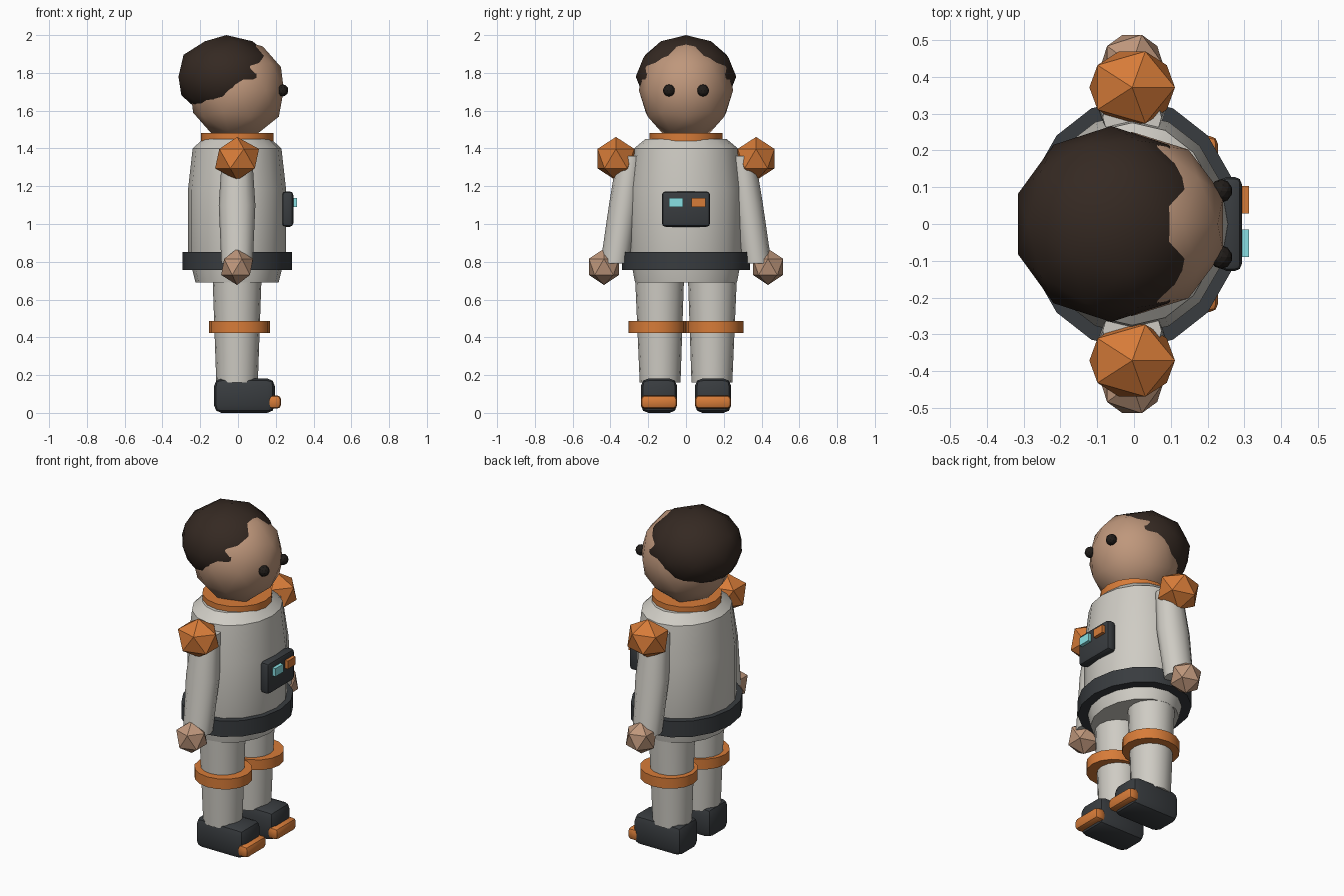
import bpy, bmesh
from math import cos, sin, pi, radians

if "Cube" in bpy.data.objects:
    bpy.data.objects.remove(bpy.data.objects["Cube"])

CX = -0.005  # body axis


def mat(name, r, g, b):
    m = bpy.data.materials.new(name)
    m.diffuse_color = (r, g, b, 1)
    m.use_nodes = True
    m.node_tree.nodes["Principled BSDF"].inputs["Base Color"].default_value = m.diffuse_color
    return m


SUIT = mat("suit", 0.62, 0.60, 0.55)
DARK = mat("dark", 0.04, 0.045, 0.05)
ORANGE = mat("orange", 0.68, 0.20, 0.04)
SKIN = mat("skin", 0.52, 0.31, 0.20)
HAIR = mat("hair", 0.035, 0.022, 0.016)
EYE = mat("eye", 0.015, 0.012, 0.01)
CYAN = mat("cyan", 0.25, 0.75, 0.78)


def finish(name, bm, material, smooth=None):
    bmesh.ops.recalc_face_normals(bm, faces=bm.faces)
    me = bpy.data.meshes.new(name)
    bm.to_mesh(me)
    bm.free()
    ob = bpy.data.objects.new(name, me)
    bpy.context.collection.objects.link(ob)
    me.materials.append(material)
    if smooth:
        bpy.ops.object.select_all(action='DESELECT')
        ob.select_set(True)
        bpy.context.view_layer.objects.active = ob
        bpy.ops.object.shade_smooth_by_angle(angle=radians(smooth))
    return ob


def loft(name, rings, material, n=16, smooth=35):
    """Closed stack of elliptical rings: (x, y, z, rx, ry)."""
    bm = bmesh.new()
    loops = [[bm.verts.new((x + rx * cos(2 * pi * i / n), y + ry * sin(2 * pi * i / n), z))
              for i in range(n)] for x, y, z, rx, ry in rings]
    for a, b in zip(loops, loops[1:]):
        for i in range(n):
            j = (i + 1) % n
            bm.faces.new((a[i], a[j], b[j], b[i]))
    bm.faces.new(loops[0][::-1])
    bm.faces.new(loops[-1])
    return finish(name, bm, material, smooth)


def ball(name, loc, radii, material, subdiv=1, smooth=None):
    bm = bmesh.new()
    bmesh.ops.create_icosphere(bm, subdivisions=subdiv, radius=1)
    for v in bm.verts:
        v.co = [c + r * k for c, r, k in zip(loc, radii, v.co)]
    return finish(name, bm, material, smooth)


def box(name, lo, hi, material, bevel=0.0):
    bm = bmesh.new()
    bmesh.ops.create_cube(bm, size=1)
    for v in bm.verts:
        v.co = [(a + b) / 2 + (b - a) * k for a, b, k in zip(lo, hi, v.co)]
    if bevel:
        bmesh.ops.bevel(bm, geom=bm.edges[:], offset=bevel, segments=2,
                        profile=0.5, affect='EDGES')
    return finish(name, bm, material, 35 if bevel else None)


# Torso, belt and collar
loft("torso", [(CX, 0, z, rx, ry) for z, rx, ry in (
    (0.69, 0.22, 0.27), (0.85, 0.26, 0.30), (1.18, 0.26, 0.30),
    (1.40, 0.235, 0.275), (1.45, 0.18, 0.215))], SUIT)
loft("belt", [(CX, 0, z, 0.29, 0.34) for z in (0.757, 0.852)], DARK)
loft("collar", [(CX, 0, z, 0.192, 0.193) for z in (1.43, 1.482)], ORANGE)

# Head and hair
ball("head", (CX, 0, 1.71), (0.26, 0.25, 0.27), SKIN, 2, 60)
ball("hair", (-0.062, 0, 1.78), (0.266, 0.266, 0.22), HAIR, 2, 60)

# Chest panel with two lights
box("chest_panel", (0.233, -0.128, 0.985), (0.293, 0.128, 1.173), DARK, 0.02)
box("cyan_light", (0.28, -0.09, 1.09), (0.313, -0.015, 1.138), CYAN)
box("orange_light", (0.28, 0.028, 1.09), (0.313, 0.103, 1.138), ORANGE)

# Paired parts
for s, side in ((-1, "right"), (1, "left")):
    ball(side + "_eye", (0.237, s * 0.09, 1.707), (0.03, 0.032, 0.032), EYE, 2)
    ball(side + "_shoulder_pad", (CX, s * 0.371, 1.346), (0.13, 0.115, 0.115), ORANGE)
    loft(side + "_arm", [(CX, s * 0.375, 0.79, 0.083, 0.078),
                         (CX, s * 0.328, 1.10, 0.097, 0.08),
                         (CX, s * 0.29, 1.36, 0.08, 0.075)], SUIT, 12)
    ball(side + "_hand", (CX, s * 0.434, 0.773), (0.094, 0.094, 0.096), SKIN)
    loft(side + "_leg", [(CX, s * 0.137, 0.16, 0.11, 0.108),
                         (CX, s * 0.14, 0.73, 0.13, 0.13)], SUIT, 16)
    loft(side + "_knee_band", [(0.008, s * 0.152, z, 0.162, 0.152)
                               for z in (0.424, 0.486)], ORANGE, 16)
    box(side + "_boot", (-0.127, s * 0.143 - 0.096, 0.0),
        (0.195, s * 0.143 + 0.096, 0.182), DARK, 0.04)
    box(side + "_toe_cap", (0.158, s * 0.143 - 0.096, 0.022),
        (0.228, s * 0.143 + 0.096, 0.093), ORANGE, 0.022)
